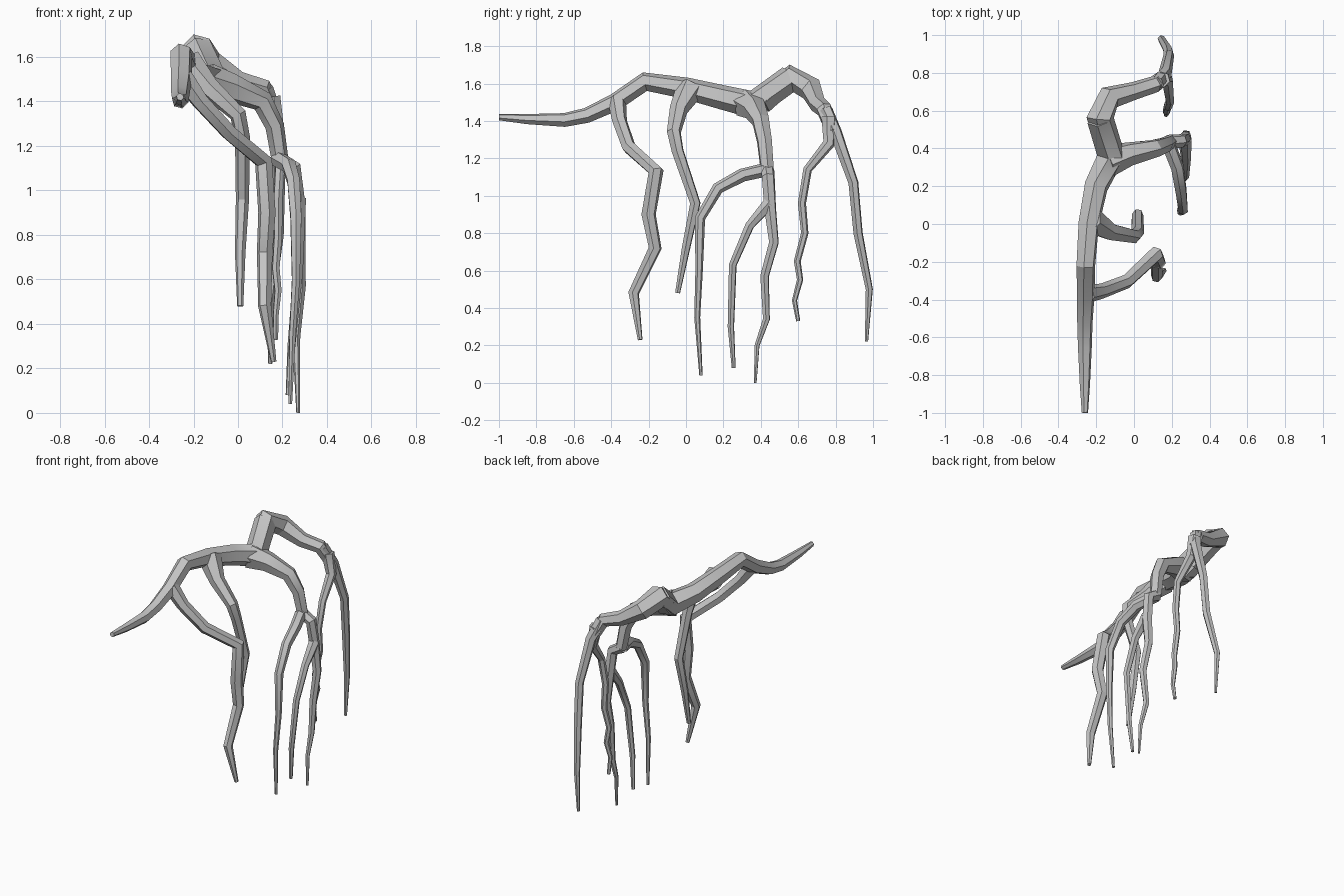
import bpy
import bmesh
import math
from mathutils import Vector

SIDES = 6

default_cube = bpy.data.objects.get("Cube")
if default_cube:
    bpy.data.objects.remove(default_cube, do_unlink=True)


def make_material(name, colour):
    material = bpy.data.materials.new(name)
    material.use_nodes = True
    material.diffuse_color = colour
    shader = next(n for n in material.node_tree.nodes if n.type == 'BSDF_PRINCIPLED')
    shader.inputs["Base Color"].default_value = colour
    shader.inputs["Roughness"].default_value = 0.8
    return material


root_grey = make_material("root grey", (0.55, 0.55, 0.55, 1))


def sample(values, t):
    """Read a list of radii as a smooth ramp from start to end."""
    place = t * (len(values) - 1)
    index = min(int(place), len(values) - 2)
    blend = place - index
    return values[index] * (1 - blend) + values[index + 1] * blend


def root(name, points, radii):
    """Sweep a tapered faceted tube along a bent path."""
    points = [Vector(p) for p in points]
    last = len(points) - 1
    steps = [(b - a).normalized() for a, b in zip(points, points[1:])]
    bm = bmesh.new()
    rings = []
    side = None
    for i, point in enumerate(points):
        before, after = steps[max(i - 1, 0)], steps[min(i, last - 1)]
        tangent = (before + after).normalized()
        # carry the cross-section along the path without twisting it
        if side is None:
            side = tangent.orthogonal()
        side = (side - tangent * side.dot(tangent)).normalized()
        across = tangent.cross(side)
        radius = sample(radii, i / last)
        ring = []
        for k in range(SIDES):
            angle = math.tau * k / SIDES
            offset = side * math.cos(angle) + across * math.sin(angle)
            ring.append(bm.verts.new(point + offset * radius))
        rings.append(ring)
    for lower, upper in zip(rings, rings[1:]):
        for k in range(SIDES):
            n = (k + 1) % SIDES
            bm.faces.new((lower[k], lower[n], upper[n], upper[k]))
    bm.faces.new(rings[0][::-1])
    bm.faces.new(rings[-1])
    bmesh.ops.recalc_face_normals(bm, faces=bm.faces)
    mesh = bpy.data.meshes.new(name)
    bm.to_mesh(mesh)
    bm.free()
    mesh.materials.append(root_grey)
    obj = bpy.data.objects.new(name, mesh)
    bpy.context.collection.objects.link(obj)
    bpy.ops.object.select_all(action='DESELECT')
    obj.select_set(True)
    bpy.context.view_layer.objects.active = obj
    bpy.ops.object.shade_smooth_by_angle(angle=math.radians(30))
    return obj


# Main root: pointed front tip, long arch, then the rear hump
root("main_root",
     [(-.26, -1, 1.42), (-.26, -.85, 1.41), (-.26, -.65, 1.405),
      (-.26, -.53, 1.43), (-.255, -.38, 1.5), (-.255, -.22, 1.61),
      (-.24, 0, 1.575), (-.2, .2, 1.525), (-.12, .36, 1.485),
      (-.18, .56, 1.63)],
     [.017, .028, .038, .042, .048, .052, .058, .066, .08, .072])

# Rear root drops over the hump and ends in the outer rear leg
root("rear_root",
     [(-.13, .4, 1.5), (-.18, .56, 1.63), (-.13, .67, 1.57),
      (0, .705, 1.49), (.11, .74, 1.46), (.165, .785, 1.34)],
     [.07, .074, .065, .048, .045, .037])
root("outer_rear_leg",
     [(.12, .745, 1.46), (.165, .8, 1.34), (.185, .895, 1.07), (.18, .92, .8),
      (.145, .98, .5), (.145, .965, .22)],
     [.04, .035, .028, .026, .02, .009])
root("inner_rear_leg",
     [(.15, .765, 1.42), (.175, .765, 1.28), (.19, .65, 1.14), (.18, .62, .96),
      (.18, .635, .8), (.17, .595, .65), (.18, .61, .55),
      (.17, .58, .44), (.17, .6, .33)],
     [.042, .024, .02, .017, .011])

# Middle root hangs from the junction and splits into three legs
root("middle_root",
     [(-.14, .33, 1.49), (-.03, .37, 1.46), (.11, .4, 1.4),
      (.165, .42, 1.29), (.19, .435, 1.13)],
     [.085, .066, .05, .043, .038])
root("long_middle_leg",
     [(.18, .43, 1.14), (.23, .3, 1.11), (.25, .17, 1.04), (.26, .075, .88),
      (.26, .07, .6), (.245, .06, .35), (.235, .08, .04)],
     [.038, .036, .032, .028, .02, .016, .009])
root("back_middle_leg",
     [(.18, .435, 1.14), (.25, .44, 1.1), (.27, .45, .93), (.275, .47, .75),
      (.28, .42, .57), (.26, .43, .34), (.265, .38, .2), (.27, .37, 0)],
     [.038, .036, .034, .028, .025, .02, .014, .008])
root("front_middle_leg",
     [(.27, .445, .96), (.275, .34, .84), (.27, .25, .63),
      (.24, .24, .3), (.225, .255, .08)],
     [.036, .026, .022, .018, .011])

# Short root under the arch
root("arch_leg",
     [(-.23, .02, 1.57), (-.13, -.04, 1.46), (0, -.065, 1.34),
      (.02, -.045, 1.24), (.02, .05, .96), (.01, 0, .72), (.01, -.045, .48)],
     [.075, .044, .036, .032, .026, .014])

# Kinked front root
root("front_leg",
     [(-.25, -.37, 1.51), (-.17, -.355, 1.4), (-.04, -.305, 1.26),
      (.115, -.16, 1.13), (.13, -.2, .9), (.12, -.165, .72),
      (.12, -.28, .48), (.16, -.245, .23)],
     [.05, .04, .038, .042, .04, .036, .03, .013])
